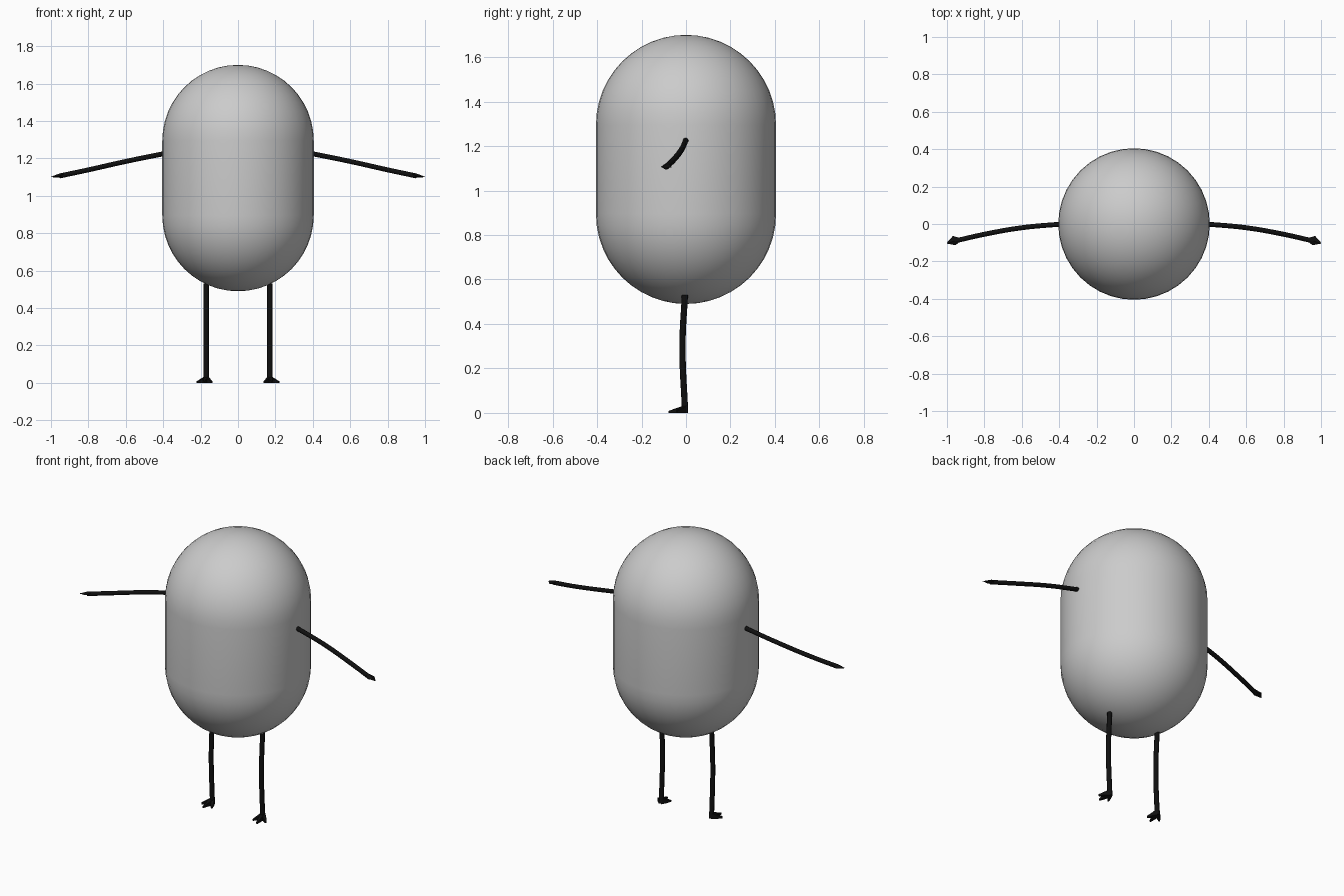
import bpy, bmesh, math
from mathutils import Vector

if "Cube" in bpy.data.objects:
    bpy.data.objects.remove(bpy.data.objects["Cube"])

black = bpy.data.materials.new("black")
black.diffuse_color = (0.005, 0.005, 0.005, 1)
black.use_nodes = True
black.node_tree.nodes["Principled BSDF"].inputs["Base Color"].default_value = black.diffuse_color


def finish(name, bm, mat=None, angle=40):
    me = bpy.data.meshes.new(name)
    bmesh.ops.recalc_face_normals(bm, faces=bm.faces)
    bm.to_mesh(me)
    bm.free()
    ob = bpy.data.objects.new(name, me)
    bpy.context.collection.objects.link(ob)
    if mat:
        me.materials.append(mat)
    bpy.ops.object.select_all(action='DESELECT')
    bpy.context.view_layer.objects.active = ob
    ob.select_set(True)
    bpy.ops.object.shade_smooth_by_angle(angle=math.radians(angle))
    return ob


def tube(name, pts, radius):
    cu = bpy.data.curves.new(name, 'CURVE')
    cu.dimensions = '3D'
    cu.bevel_depth = radius
    cu.bevel_resolution = 2
    cu.resolution_u = 6
    cu.use_fill_caps = True
    sp = cu.splines.new('BEZIER')
    sp.bezier_points.add(len(pts) - 1)
    for bp, p in zip(sp.bezier_points, pts):
        bp.co = p
        bp.handle_left_type = bp.handle_right_type = 'AUTO'
    cu.materials.append(black)
    ob = bpy.data.objects.new(name, cu)
    bpy.context.collection.objects.link(ob)
    bpy.ops.object.select_all(action='DESELECT')
    bpy.context.view_layer.objects.active = ob
    ob.select_set(True)
    bpy.ops.object.convert(target='MESH')


def add_hull(bm, pts):
    vs = [bm.verts.new(p) for p in pts]
    bmesh.ops.convex_hull(bm, input=vs)


# Capsule body: revolved profile
R, LOW, HIGH, N = 0.405, 0.895, 1.295, 12
profile = []
for c, a0 in ((LOW, -90), (HIGH, 0)):
    for i in range(N + 1):
        a = math.radians(a0 + 90 * i / N)
        profile.append((R * math.cos(a), 0, c + R * math.sin(a)))
bm = bmesh.new()
vs = [bm.verts.new(p) for p in profile]
es = [bm.edges.new(e) for e in zip(vs, vs[1:])]
bmesh.ops.spin(bm, geom=vs + es, cent=(0, 0, 0), axis=(0, 0, 1),
               angle=math.tau, steps=40, use_duplicate=False)
bmesh.ops.remove_doubles(bm, verts=bm.verts, dist=0.0005)
finish("body", bm)

for s, side in ((1, "left"), (-1, "right")):
    # Arm sweeping forward and down
    tube(side + "_arm", [(s * x, y, z) for x, y, z in (
        (0.385, 0.0, 1.228), (0.6, -0.02, 1.184),
        (0.8, -0.055, 1.139), (0.955, -0.09, 1.106))], 0.013)

    # Flat pointed hand
    bm = bmesh.new()
    add_hull(bm, [(s * x, y, z) for x, y, z in (
        (0.93, -0.075, 1.120), (0.93, -0.095, 1.120),
        (0.93, -0.085, 1.101), (0.968, -0.064, 1.105),
        (0.955, -0.113, 1.107), (0.96, -0.09, 1.118),
        (0.965, -0.09, 1.098), (1.0, -0.105, 1.102),
        (0.997, -0.095, 1.100))])
    finish(side + "_hand", bm, black, 20)

    # Slightly bowed leg
    tube(side + "_leg", [(s * 0.17, y, z) for y, z in (
        (-0.005, 0.53), (-0.016, 0.3), (-0.004, 0.004))], 0.014)

    # Three-toed foot, each toe a wedge narrowing to its tip
    bm = bmesh.new()
    for dx, dy in ((-0.03, -0.055), (0.012, -0.078), (0.048, -0.042)):
        d = Vector((dx, dy, 0))
        n = Vector((-dy, dx, 0)).normalized()
        pts = []
        for t, w, h in ((0, 0.011, 0.036), (0.5, 0.01, 0.02), (1, 0.004, 0.009)):
            for k in (-1, 1):
                p = d * t + n * w * k
                pts += [(s * (0.17 + p.x), p.y, 0), (s * (0.17 + p.x), p.y, h)]
        add_hull(bm, pts)
    finish(side + "_foot", bm, black, 20)
